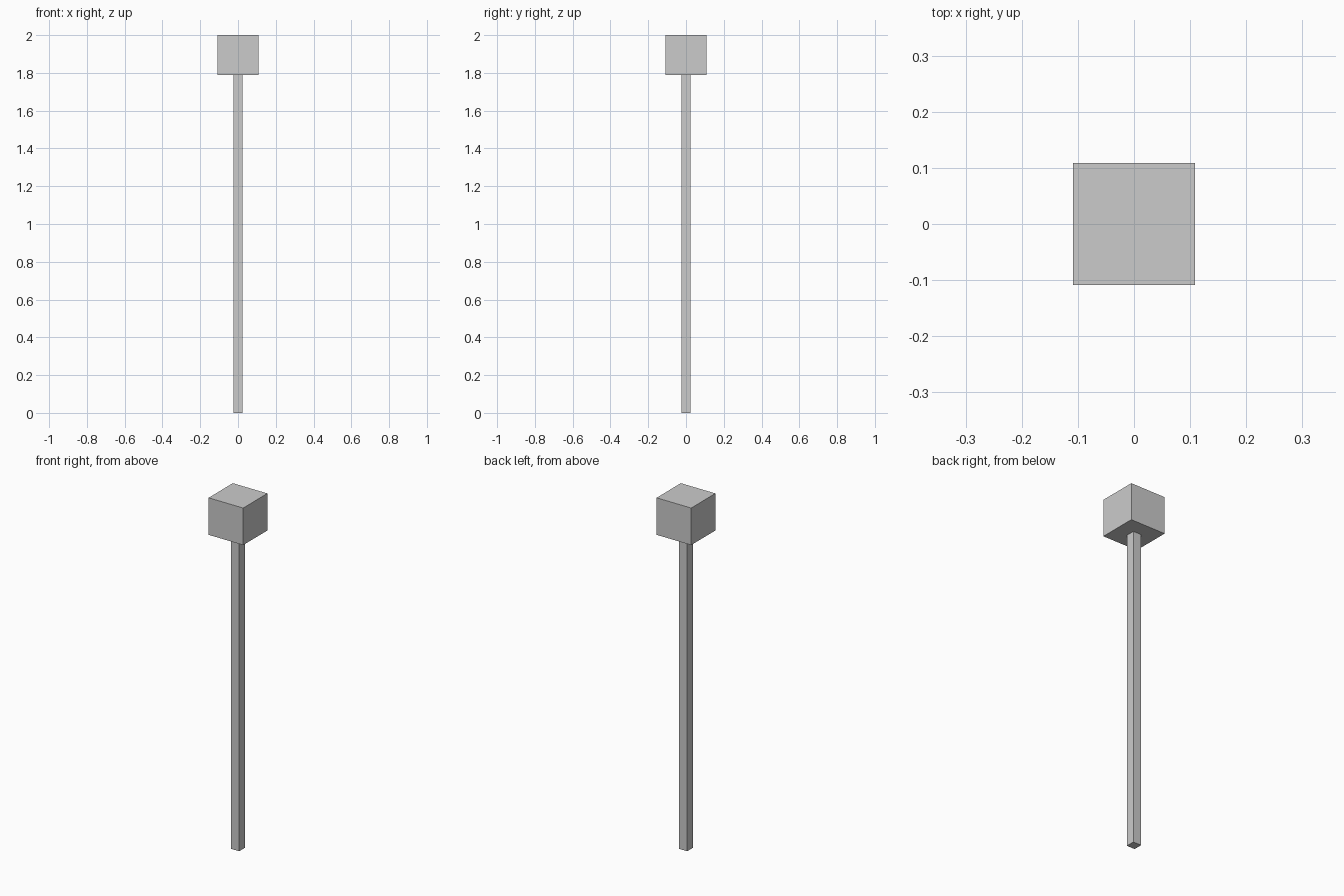
import bpy

if "Cube" in bpy.data.objects:
    bpy.data.objects.remove(bpy.data.objects["Cube"])


def box(name, width, z0, z1):
    """Square-section block centred on the z axis."""
    bpy.ops.mesh.primitive_cube_add(size=1, location=(0, 0, (z0 + z1) / 2))
    ob = bpy.context.object
    ob.name = name
    ob.scale = (width, width, z1 - z0)
    bpy.ops.object.transform_apply(location=False, rotation=False, scale=True)
    return ob


# slim square post
box("post", 0.05, 0.0, 1.79)

# block on top of the post
box("head_block", 0.217, 1.79, 2.0)
